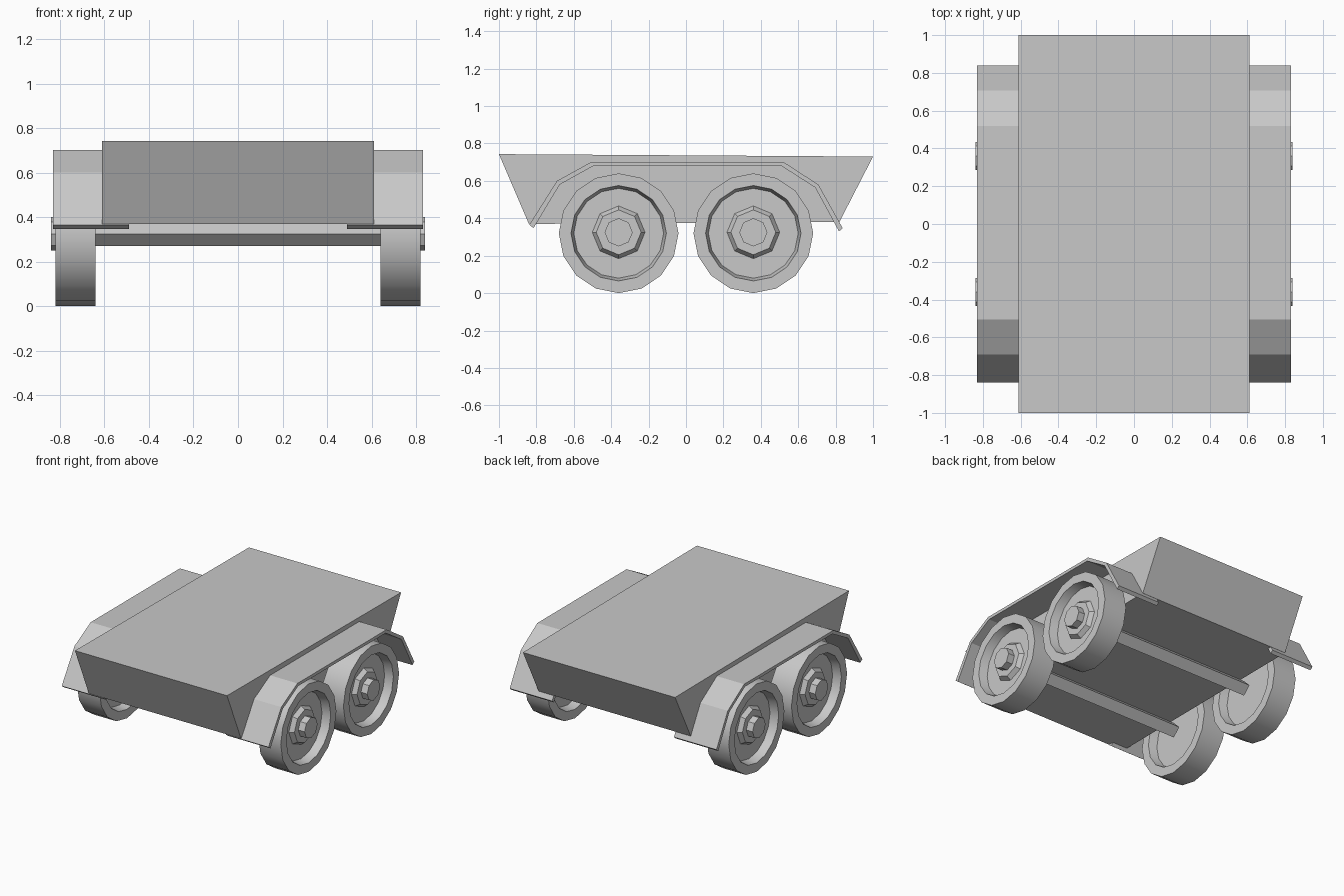
import bpy, bmesh
from math import cos, sin, tau, radians

cube = bpy.data.objects.get("Cube")
if cube:
    bpy.data.objects.remove(cube, do_unlink=True)

grey = bpy.data.materials.new("plain grey")
grey.use_nodes = True
colour = (0.58, 0.58, 0.58, 1)
grey.diffuse_color = colour
grey.node_tree.nodes["Principled BSDF"].inputs["Base Color"].default_value = colour


def finish(bm, name, smooth=False):
    bmesh.ops.recalc_face_normals(bm, faces=bm.faces)
    mesh = bpy.data.meshes.new(name)
    bm.to_mesh(mesh)
    bm.free()
    mesh.materials.append(grey)
    obj = bpy.data.objects.new(name, mesh)
    bpy.context.collection.objects.link(obj)
    if smooth:
        bpy.ops.object.select_all(action="DESELECT")
        obj.select_set(True)
        bpy.context.view_layer.objects.active = obj
        bpy.ops.object.shade_smooth_by_angle(angle=radians(30))
    return obj


def prism(name, profile, x0, x1):
    """Side profile of (y, z) points extruded across x."""
    bm = bmesh.new()
    face = bm.faces.new([bm.verts.new((x0, y, z)) for y, z in profile])
    new = bmesh.ops.extrude_face_region(bm, geom=[face])["geom"]
    verts = [v for v in new if isinstance(v, bmesh.types.BMVert)]
    bmesh.ops.translate(bm, verts=verts, vec=(x1 - x0, 0, 0))
    return finish(bm, name)


def lathe(name, profile, sides, y, z, side=1, smooth=False):
    """(x, radius) profile turned about an axis along x, with capped ends."""
    bm = bmesh.new()
    rings = []
    for x, r in profile:
        angles = [tau * i / sides for i in range(sides)]
        rings.append([bm.verts.new((side * x, y + r * cos(a), z + r * sin(a)))
                      for a in angles])
    for a, b in zip(rings, rings[1:]):
        for i in range(sides):
            j = (i + 1) % sides
            bm.faces.new((a[i], a[j], b[j], b[i]))
    bm.faces.new(rings[0])
    bm.faces.new(rings[-1])
    return finish(bm, name, smooth)


# Tapered box body
prism("body", [(-1, 0.743), (1, 0.73), (0.82, 0.38), (-0.84, 0.37)], -0.612, 0.612)

# Bent sheet mudguards, outer line then inner line
outer = [(-0.838, 0.365), (-0.69, 0.6), (-0.505, 0.702),
         (0.52, 0.702), (0.708, 0.58), (0.838, 0.347)]
inner = [(-0.815, 0.348), (-0.675, 0.58), (-0.495, 0.68),
         (0.51, 0.68), (0.69, 0.565), (0.818, 0.33)]
for side, label in ((1, "left"), (-1, "right")):
    prism(label + "_mudguard", outer + inner[::-1], side * 0.49, side * 0.832)

# Wheels dished on both faces, with stepped hubs
tyre = [(0.70, 0.24), (0.64, 0.255), (0.64, 0.32),
        (0.82, 0.32), (0.82, 0.255), (0.76, 0.24)]
hub = [(0.75, 0.148), (0.79, 0.12), (0.79, 0.075), (0.84, 0.075)]
height = 0.325
for y, end in ((-0.36, "front"), (0.36, "rear")):
    lathe(end + "_axle", [(-0.645, 0.055), (0.645, 0.055)], 4, y, height)
    for side, label in ((1, "left"), (-1, "right")):
        lathe(f"{end}_{label}_wheel", tyre, 16, y, height - 0.005, side, True)
        lathe(f"{end}_{label}_hub", hub, 8, y, height, side)
